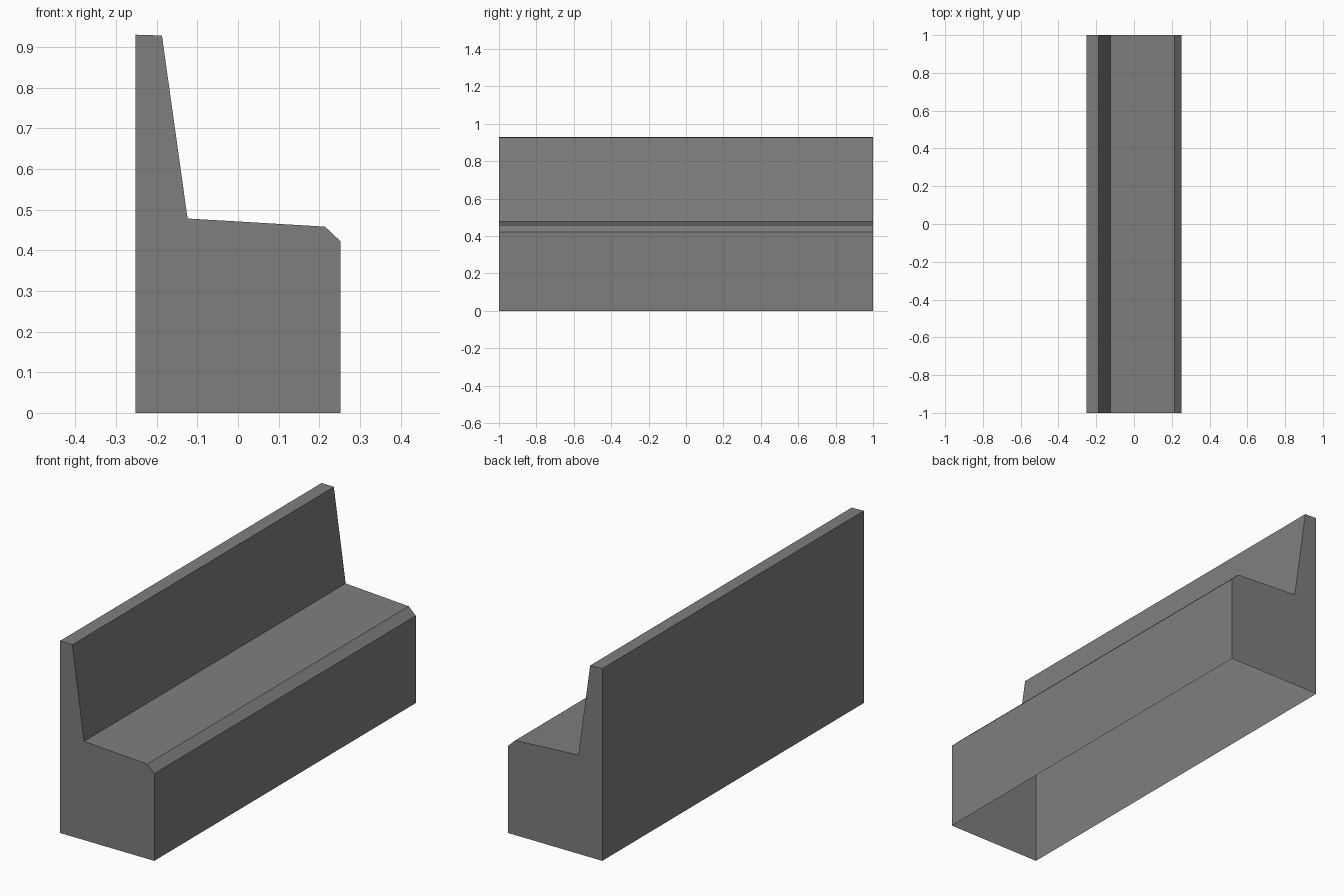
import bpy
import bmesh

if "Cube" in bpy.data.objects:
    bpy.data.objects.remove(bpy.data.objects["Cube"])

# Single grey colour
grey = bpy.data.materials.new("grey")
grey.diffuse_color = (0.21, 0.21, 0.21, 1.0)
grey.use_nodes = True
grey.node_tree.nodes["Principled BSDF"].inputs["Base Color"].default_value = grey.diffuse_color

# Side profile (x, z): back foot, front foot, chamfered seat edge, seat, backrest
profile = [(-0.252, 0), (0.252, 0), (0.252, 0.422), (0.214, 0.458),
           (-0.124, 0.478), (-0.187, 0.928), (-0.252, 0.93)]
half_length = 1.0

# Bench shell: two end panels joined by strips, open underneath
bm = bmesh.new()
near = [bm.verts.new((x, -half_length, z)) for x, z in profile]
far = [bm.verts.new((x, half_length, z)) for x, z in profile]
bm.faces.new(near)
bm.faces.new(far[::-1])
n = len(profile)
for i in range(1, n):  # the strip between the two feet is left out
    j = (i + 1) % n
    bm.faces.new((near[j], near[i], far[i], far[j]))
bmesh.ops.recalc_face_normals(bm, faces=bm.faces)

mesh = bpy.data.meshes.new("bench")
bm.to_mesh(mesh)
bm.free()
mesh.materials.append(grey)
bench = bpy.data.objects.new("bench", mesh)
bpy.context.collection.objects.link(bench)
